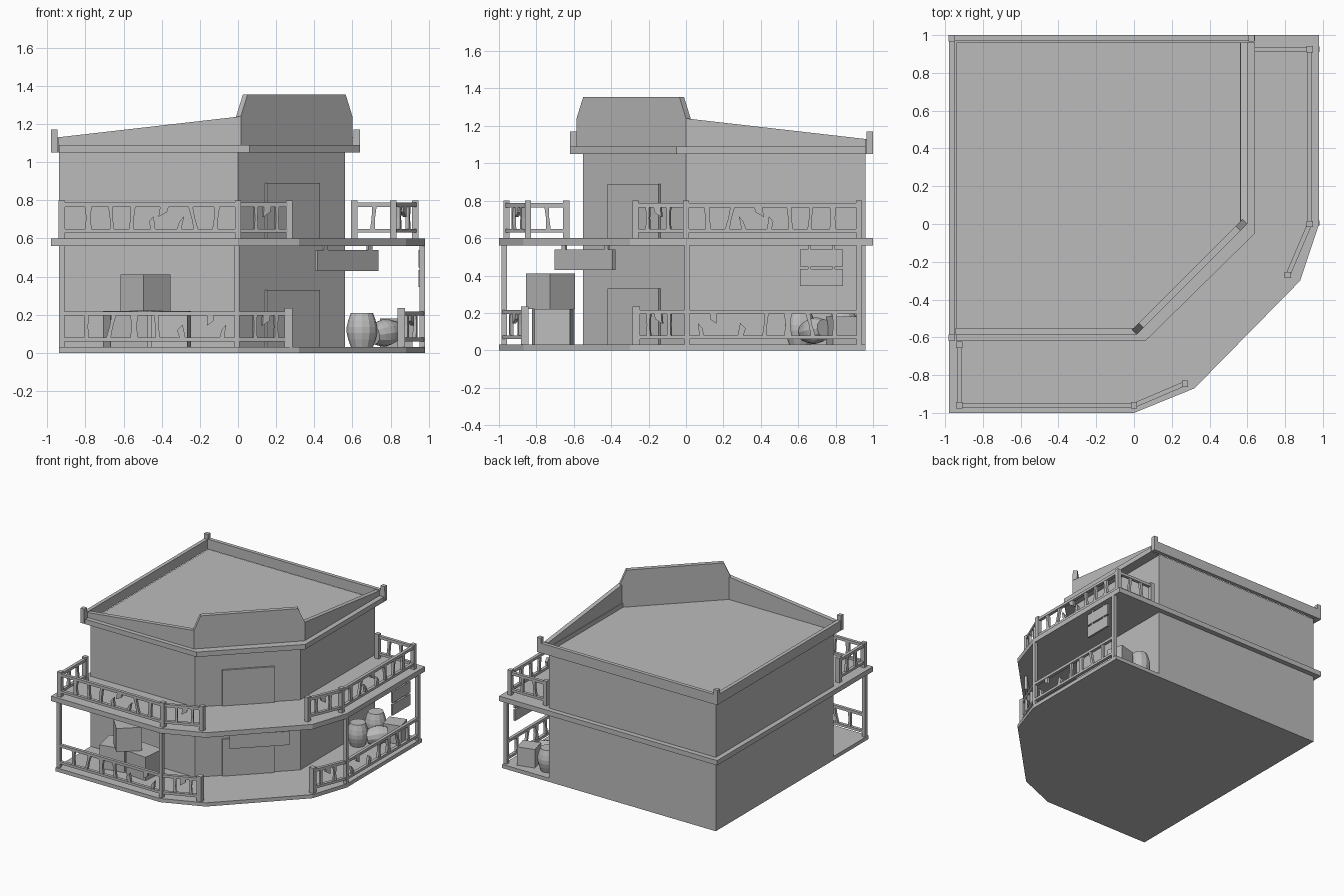
import bpy, bmesh, math
from mathutils import Vector, Matrix

cube = bpy.data.objects.get("Cube")
if cube:
    bpy.data.objects.remove(cube, do_unlink=True)

grey = bpy.data.materials.new("plain grey")
grey.use_nodes = True
grey.diffuse_color = (0.5, 0.5, 0.5, 1)
bsdf = grey.node_tree.nodes["Principled BSDF"]
bsdf.inputs["Base Color"].default_value = (0.5, 0.5, 0.5, 1)
bsdf.inputs["Roughness"].default_value = 0.8


def finish(name, bm):
    bmesh.ops.recalc_face_normals(bm, faces=bm.faces)
    me = bpy.data.meshes.new(name)
    bm.to_mesh(me)
    bm.free()
    me.materials.append(grey)
    ob = bpy.data.objects.new(name, me)
    bpy.context.collection.objects.link(ob)
    return ob


def bridge(bm, a, b):
    for i in range(len(a)):
        j = (i + 1) % len(a)
        bm.faces.new((a[i], a[j], b[j], b[i]))


def solid(name, low, high):
    """Closed solid between two matching outlines."""
    bm = bmesh.new()
    a = [bm.verts.new(v) for v in low]
    b = [bm.verts.new(v) for v in high]
    bm.faces.new(a)
    bm.faces.new(b)
    bridge(bm, a, b)
    return finish(name, bm)


def slab(name, outline, z0, z1):
    return solid(name, [(x, y, z0) for x, y in outline], [(x, y, z1) for x, y in outline])


def panel(name, p, q, profile, near, far):
    """Upright plate on the line p-q; profile is (distance, z), depth runs to the left of p-q."""
    p, d = Vector(p), (Vector(q) - Vector(p)).normalized()
    n = Vector((-d.y, d.x))

    def side(off):
        return [(*(p + d * s + n * off), z) for s, z in profile]
    return solid(name, side(near), side(far))


def beam(name, p, q, z0, z1, w=0.025):
    length = (Vector(q) - Vector(p)).length
    return panel(name, p, q, [(0, z0), (length, z0), (length, z1), (0, z1)], -w / 2, w / 2)


def post(name, p, z0, z1, w=0.034):
    x, y = p
    return beam(name, (x - w / 2, y), (x + w / 2, y), z0, z1, w)


def box(name, loc, size, turn=0.0):
    bm = bmesh.new()
    bmesh.ops.create_cube(bm, size=1, matrix=Matrix.Diagonal((*size, 1)))
    ob = finish(name, bm)
    ob.location = loc
    ob.rotation_euler.z = math.radians(turn)
    return ob


# Floors: both share the bevelled front corner
corner = [(0.98, 0), (0.88, -0.3), (0.32, -0.87), (0, -1)]
slab("ground_floor", [(-0.94, 0.96), (0.98, 0.96)] + corner + [(-0.94, -1)], 0, 0.03)
slab("upper_deck", [(-0.98, 1), (0.98, 1)] + corner + [(-0.98, -1)], 0.56, 0.6)

# Building walls
front_line = [(-0.94, -0.55), (0, -0.55), (0.56, 0), (0.56, 0.96)]
slab("building_walls", front_line + [(-0.94, 0.96)], 0.03, 1.055)
cornice = [(-0.94, -0.62), (0.06, -0.62), (0.64, -0.05), (0.64, 0.96)]
slab("cornice", cornice + front_line[::-1], 1.05, 1.09)

# Parapet rising toward the bevelled corner
A, B = (0.015, -0.585), (0.6, 0)
run = (Vector(B) - Vector(A)).length
slope = [(0, 1.05), (0.96, 1.05), (0.96, 1.24), (0, 1.13)]
panel("front_parapet", (-0.945, -0.585), A, slope, 0, 0.035)
panel("side_parapet", B, (0.6, 0.97), [(0.96 - s, z) for s, z in slope], 0, 0.035)
panel("corner_parapet", A, B, [(0, 1.05), (run, 1.05), (run, 1.24), (run - 0.05, 1.355),
                               (0.05, 1.355), (0, 1.24)], 0, 0.035)
beam("left_roof_edge", (-0.965, -0.62), (-0.965, 1), 1.05, 1.13, 0.03)
beam("back_roof_edge", (-0.98, 0.985), (0.64, 0.985), 1.05, 1.13, 0.03)
for p in [(-0.965, -0.603), (-0.965, 0.983), (0.622, 0.983)]:
    post("roof_post", p, 1.05, 1.17)

# Doors on the bevelled wall
mid = run / 2
for z0, z1 in [(0.03, 0.33), (0.6, 0.89)]:
    panel("door", front_line[1], front_line[2],
          [(0.2, z0), (0.59, z0), (0.59, z1), (0.2, z1)], -0.014, 0.01)

# Balusters: position, lean, thickness, and which part survives
LONG_UP = [(0.14, 0, 0.035, "full"), (0.26, -0.01, 0.022, "full"), (0.37, 0.01, 0.026, "full"),
           (0.47, -0.02, 0.024, "low"), (0.53, 0.02, 0.045, "top"), (0.63, 0.03, 0.025, "low"),
           (0.69, -0.03, 0.025, "full"), (0.81, 0.01, 0.03, "full")]
LONG_LOW = [(0.13, 0, 0.025, "full"), (0.26, 0.03, 0.025, "full"), (0.38, 0, 0.04, "full"),
            (0.5, -0.01, 0.025, "full"), (0.62, -0.03, 0.03, "low"), (0.78, 0, 0.035, "top"),
            (0.85, 0.02, 0.025, "low")]
SHORT = [(0.1, 0.0, 0.022, "full"), (0.16, 0.01, 0.04, "top"), (0.22, 0, 0.022, "full")]
SIDE = [(0.11, 0.01, 0.025, "full"), (0.22, -0.01, 0.025, "full")]


def railing(p, q, z, balusters):
    beam("top_rail", p, q, z + 0.165, z + 0.187)
    beam("bottom_rail", p, q, z + 0.03, z + 0.05)
    lo, hi = z + 0.045, z + 0.17
    for s, lean, w, kind in balusters:
        h = w / 2
        a, b = s - lean / 2, s + lean / 2
        m = (lo + hi) / 2
        if kind == "full":
            prof = [(a - h, lo), (a + h, lo), (s + h * 0.7, m), (b + h, hi), (b - h, hi), (s - h * 0.7, m)]
        elif kind == "low":
            prof = [(a - h, lo), (a + h, lo), (s + h, m + 0.01), (s - h, m - 0.02)]
        else:
            prof = [(b - h, hi), (b + h, hi), (s + h, m + 0.03), (s - h, m + 0.005)]
        panel("baluster", p, q, prof, -0.01, 0.01)


def balcony(place):
    """One wing of railing on both storeys, placed by a mapping function."""
    c, m, e, w = [place(*v, 0.03) for v in [(-0.925, -0.96), (0, -0.96), (0.27, -0.845), (-0.925, -0.64)]]
    railing(c, m, 0.6, LONG_UP)
    railing(m, e, 0.6, SHORT)
    railing(c, w, 0.6, SIDE)
    for p in (c, m, e, w):
        post("upper_post", p, 0.6, 0.8)
    c, m, e = [place(*v, 0.005) for v in [(-0.925, -0.972), (-0.005, -0.972), (0.265, -0.862)]]
    railing(c, m, 0.03, LONG_LOW)
    railing(m, e, 0.03, SHORT)
    for p in (c, m):
        post("tall_post", p, 0.03, 0.56, 0.028)
    post("short_post", e, 0.03, 0.235, 0.04)


balcony(lambda x, y, off: (x, y))
balcony(lambda x, y, off: (-y - off, -x))

# Hanging sign in front of the door
S, E = (0.41, -0.695), (0.73, -0.385)
panel("hanging_sign", S, E, [(0, 0.43), (0.445, 0.43), (0.445, 0.54), (0, 0.54)], -0.01, 0.01)
for s in (0.05, 0.375):
    panel("sign_hook", S, E, [(s, 0.53), (s + 0.03, 0.53), (s + 0.03, 0.57), (s, 0.57)], -0.006, 0.006)

# Two boards hung near the side edge
for z in (0.39, 0.493):
    box("side_board", (0.955, 0.725, z), (0.016, 0.23, 0.09))
for y in (0.66, 0.79):
    box("board_hanger", (0.955, y, 0.49), (0.008, 0.015, 0.16))

# Crates
box("left_crate", (-0.59, -0.71, 0.125), (0.2, 0.19, 0.19), 12)
box("right_crate", (-0.35, -0.705, 0.125), (0.19, 0.19, 0.19), -6)
box("top_crate", (-0.485, -0.725, 0.315), (0.19, 0.18, 0.19), 42)
box("side_crate", (0.83, 0.83, 0.105), (0.14, 0.13, 0.15), 15)


# Barrels
def barrel(name, loc, scale=1.0, tilt=None):
    bm = bmesh.new()
    rings = []
    for r, z in [(0.058, -0.09), (0.072, -0.05), (0.08, -0.015), (0.08, 0.015), (0.072, 0.05), (0.058, 0.09)]:
        angles = [math.tau * i / 12 for i in range(12)]
        rings.append([bm.verts.new((r * math.cos(t), r * math.sin(t), z)) for t in angles])
    for a, b in zip(rings, rings[1:]):
        bridge(bm, a, b)
    bm.faces.new(rings[0])
    bm.faces.new(rings[-1])
    ob = finish(name, bm)
    ob.location = loc
    ob.scale = (scale,) * 3
    if tilt:
        ob.rotation_euler = [math.radians(t) for t in tilt]


barrel("front_barrel", (0.65, 0.61, 0.12))
barrel("back_barrel", (0.65, 0.84, 0.12))
barrel("lying_barrel", (0.77, 0.69, 0.105), 0.88, (0, 82, 40))
